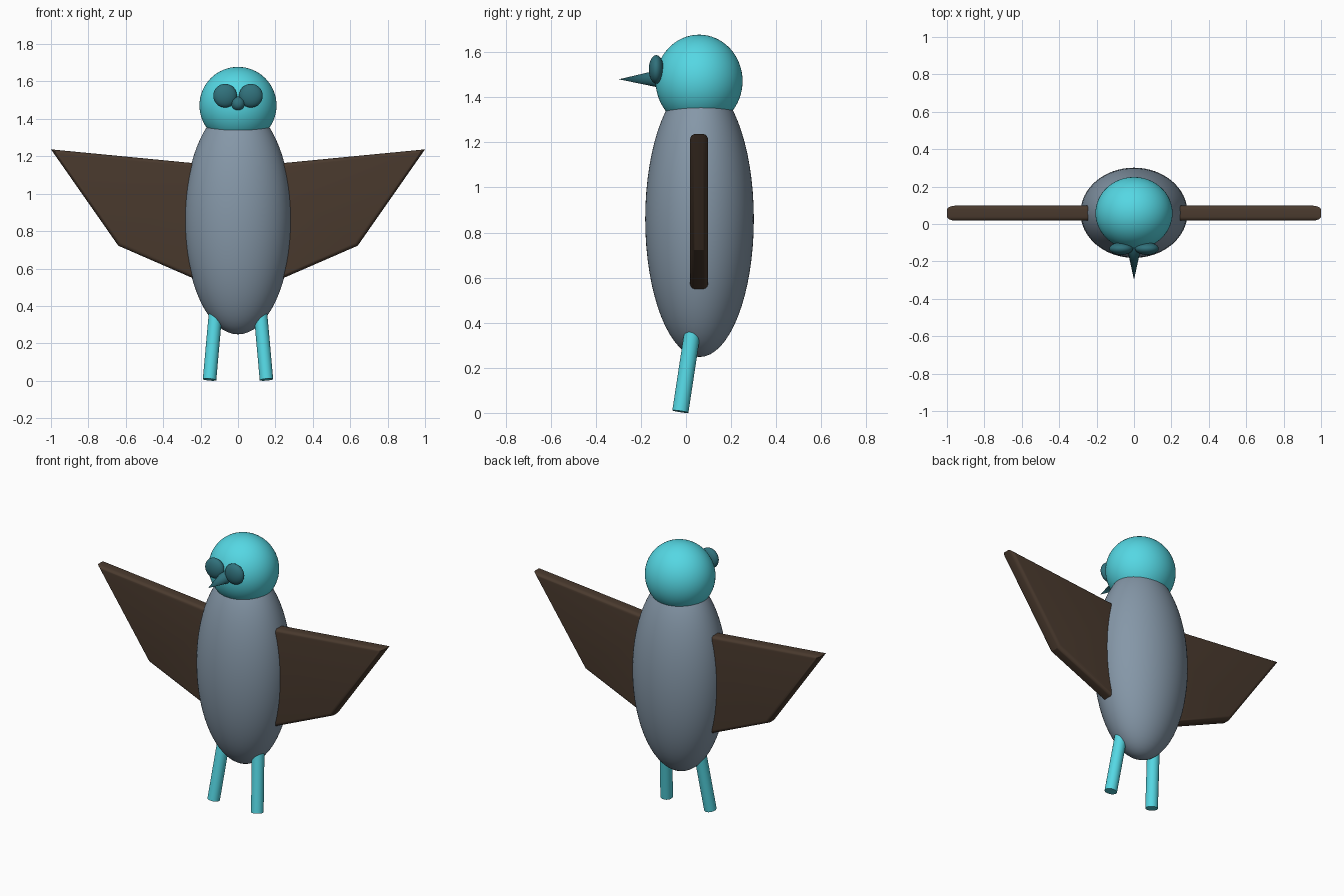
import bpy, bmesh
from mathutils import Vector

if "Cube" in bpy.data.objects:
    bpy.data.objects.remove(bpy.data.objects["Cube"])


def material(name, rgb):
    m = bpy.data.materials.new(name)
    m.diffuse_color = (*rgb, 1)
    m.use_nodes = True
    m.node_tree.nodes["Principled BSDF"].inputs["Base Color"].default_value = m.diffuse_color
    return m


CYAN = material("cyan", (0.09, 0.68, 0.77))
TEAL = material("dark_teal", (0.03, 0.165, 0.2))
SLATE = material("slate", (0.235, 0.31, 0.39))
BROWN = material("brown", (0.068, 0.042, 0.027))


def finish(name, mat):
    ob = bpy.context.object
    ob.name = name
    ob.data.materials.append(mat)
    bpy.ops.object.shade_smooth_by_angle()
    return ob


def ellipsoid(name, loc, radii, mat):
    bpy.ops.mesh.primitive_uv_sphere_add(segments=64, ring_count=32, location=loc)
    bpy.context.object.scale = radii
    bpy.ops.object.transform_apply(location=False, rotation=False)
    return finish(name, mat)


def cone(name, start, end, r1, r2, mat):
    a, b = Vector(start), Vector(end)
    bpy.ops.mesh.primitive_cone_add(vertices=48, radius1=r1, radius2=r2,
                                    depth=(b - a).length, location=(a + b) / 2)
    bpy.context.object.rotation_euler = (b - a).to_track_quat('Z', 'Y').to_euler()
    return finish(name, mat)


def wing(name, side):
    # Flat outline in the xz plane, thickened along y, with rounded rims
    outline = [(0.1, 1.15), (1.0, 1.237), (0.64, 0.722), (0.1, 0.487)]
    bm = bmesh.new()
    face = bm.faces.new([bm.verts.new((side * x, 0.018, z)) for x, z in outline])
    ext = bmesh.ops.extrude_face_region(bm, geom=[face])
    verts = [v for v in ext["geom"] if isinstance(v, bmesh.types.BMVert)]
    bmesh.ops.translate(bm, verts=verts, vec=(0, 0.08, 0))
    bmesh.ops.recalc_face_normals(bm, faces=bm.faces)
    rims = [e for e in bm.edges if abs(e.verts[0].co.y - e.verts[1].co.y) < 1e-5]
    bmesh.ops.bevel(bm, geom=rims, offset=0.022, segments=5, profile=0.5,
                    affect='EDGES')
    me = bpy.data.meshes.new(name)
    bm.to_mesh(me)
    bm.free()
    ob = bpy.data.objects.new(name, me)
    bpy.context.collection.objects.link(ob)
    bpy.ops.object.select_all(action='DESELECT')
    bpy.context.view_layer.objects.active = ob
    ob.select_set(True)
    finish(name, BROWN)


# Body, head and beak
ellipsoid("body", (0, 0.06, 0.86), (0.286, 0.241, 0.612), SLATE)
ellipsoid("head", (0, 0.058, 1.472), (0.206, 0.193, 0.206), CYAN)
cone("beak", (0, -0.08, 1.483), (0, -0.298, 1.48), 0.048, 0, TEAL)

# Paired parts
for side, label in ((-1, "left"), (1, "right")):
    ellipsoid(label + "_eye", (side * 0.069, -0.132, 1.524), (0.063, 0.033, 0.063), TEAL)
    wing(label + "_wing", side)
    cone(label + "_leg", (side * 0.152, -0.025, 0.006), (side * 0.115, 0.038, 0.42),
         0.036, 0.036, CYAN)
